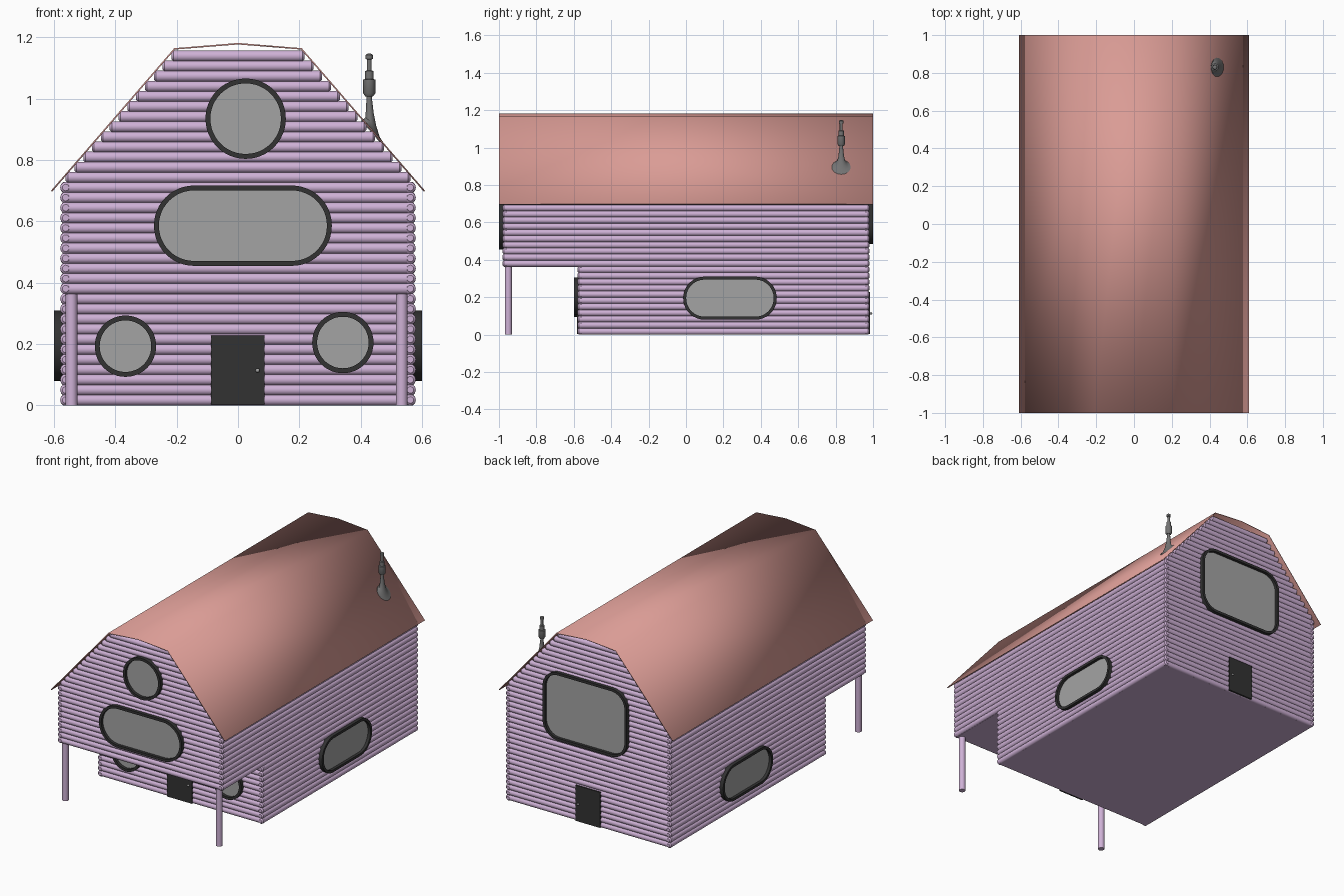
import bpy, bmesh
from math import sin, cos, pi, radians
from mathutils import Matrix, Vector

if "Cube" in bpy.data.objects:
    bpy.data.objects.remove(bpy.data.objects["Cube"])


def material(name, rgb):
    m = bpy.data.materials.new(name)
    m.diffuse_color = (*rgb, 1)
    m.use_nodes = True
    m.node_tree.nodes["Principled BSDF"].inputs["Base Color"].default_value = m.diffuse_color
    return m


WOOD = material("lilac_wood", (0.62, 0.44, 0.67))
ROOF = material("roof_red", (0.70, 0.33, 0.30))
DARK = material("dark_trim", (0.032, 0.032, 0.032))
GLASS = material("grey_glass", (0.37, 0.37, 0.37))
METAL = material("metal", (0.17, 0.17, 0.17))

PITCH, R = 0.033, 0.018
WALL_X, WALL_Y, PORCH_Y = 0.562, 0.962, -0.562
PORCH_ROWS, SIDE_ROWS, ALL_ROWS = 11, 22, 35


def finish(bm, name, mat, matrix=None, angle=35):
    bmesh.ops.recalc_face_normals(bm, faces=bm.faces)
    me = bpy.data.meshes.new(name)
    bm.to_mesh(me)
    bm.free()
    me.shade_smooth()
    me.set_sharp_from_angle(angle=radians(angle))
    me.materials.append(mat)
    ob = bpy.data.objects.new(name, me)
    bpy.context.collection.objects.link(ob)
    if matrix:
        ob.matrix_world = matrix
    return ob


def loft(bm, rings, caps=True, loop=False):
    vs = [[bm.verts.new(p) for p in ring] for ring in rings]
    n = len(vs[0])
    pairs = list(zip(vs, vs[1:])) + ([(vs[-1], vs[0])] if loop else [])
    for a, b in pairs:
        for i in range(n):
            j = (i + 1) % n
            bm.faces.new((a[i], a[j], b[j], b[i]))
    if caps and not loop:
        bm.faces.new(vs[0])
        bm.faces.new(vs[-1])


def log(bm, axis, a, b, across, z):
    """Round log along x or y with softened ends."""
    rings = []
    for t, r in ((a, 0.6 * R), (a + 0.007, R), (b - 0.007, R), (b, 0.6 * R)):
        ring = []
        for i in range(16):
            u, v = across + r * cos(i * pi / 8), z + r * sin(i * pi / 8)
            ring.append((t, u, v) if axis == "x" else (u, t, v))
        rings.append(ring)
    loft(bm, rings)


def row_z(i):
    return (i + 0.5) * PITCH + 0.001


def cross_wall(name, y, first, last):
    bm = bmesh.new()
    for i in range(first, last):
        half = min(0.577, 0.60 - (row_z(i) - 0.70) * 0.871)
        log(bm, "x", -half, half, y, row_z(i))
    finish(bm, name, WOOD)


# Log walls
cross_wall("back_wall", WALL_Y, 0, ALL_ROWS)
cross_wall("upper_front_wall", -WALL_Y, PORCH_ROWS, ALL_ROWS)
cross_wall("lower_front_wall", PORCH_Y, 0, PORCH_ROWS)
for side, s in (("left", -1), ("right", 1)):
    bm = bmesh.new()
    for i in range(SIDE_ROWS):
        log(bm, "y", -0.98 if i >= PORCH_ROWS else -0.58, 0.98, s * WALL_X, row_z(i))
    finish(bm, side + "_wall", WOOD)


def box(name, lo, hi, mat):
    bm = bmesh.new()
    bmesh.ops.create_cube(bm, size=1)
    for v in bm.verts:
        v.co = [lo[k] + (v.co[k] + 0.5) * (hi[k] - lo[k]) for k in range(3)]
    return finish(bm, name, mat)


# Floors
box("ground_floor", (-0.565, -0.565, 0), (0.565, 0.965, 0.01), WOOD)
box("porch_ceiling", (-0.565, -0.965, 0.362), (0.565, -0.55, 0.372), WOOD)

# Gambrel roof sheet
profile = [(-0.61, 0.70), (-0.208, 1.165), (0, 1.182), (0.208, 1.165), (0.61, 0.70)]
bm = bmesh.new()
rows = [[bm.verts.new((x, y, z)) for x, z in profile] for y in (-1, 1)]
for i in range(4):
    bm.faces.new((rows[0][i], rows[0][i + 1], rows[1][i + 1], rows[1][i]))
roof = finish(bm, "roof", ROOF, angle=1)
if roof.data.polygons[0].normal.z < 0:
    roof.data.flip_normals()
mod = roof.modifiers.new("thickness", "SOLIDIFY")
mod.thickness, mod.offset = 0.005, -1


def lathe(bm, rings, cx, cy, n=20):
    """Rings of (radius_x, radius_y, z, slope, x_shift) about a vertical axis."""
    out = []
    for rx, ry, z, slope, dx in rings:
        ring = []
        for i in range(n):
            a = 2 * pi * i / n
            ring.append((cx + dx + rx * cos(a), cy + ry * sin(a), z - slope * rx * cos(a)))
        out.append(ring)
    loft(bm, out)


# Porch posts
for side, x in (("left", -0.543), ("right", 0.534)):
    bm = bmesh.new()
    lathe(bm, [(0.019, 0.019, z, 0, 0) for z in (0, 0.365)], x, -0.95)
    finish(bm, side + "_porch_post", WOOD)

# Chimney pipe, flared onto the roof slope
bm = bmesh.new()
lathe(bm, [(0.037, 0.055, 0.885, 1.148, 0.009), (0.037, 0.055, 0.897, 1.148, 0.009),
           (0.027, 0.040, 0.903, 1.1, 0.006), (0.018, 0.022, 0.925, 0.8, 0.003),
           (0.013, 0.015, 0.955, 0.4, 0), (0.009, 0.010, 1.0, 0, -0.002),
           (0.009, 0.009, 1.012, 0, -0.002)], 0.43, 0.83)
lathe(bm, [(r, r, z, 0, -0.002) for r, z in (
    (0.013, 1.008), (0.020, 1.018), (0.020, 1.062), (0.014, 1.064), (0.014, 1.09),
    (0.008, 1.092), (0.008, 1.128), (0.012, 1.13), (0.012, 1.143), (0.006, 1.147))], 0.43, 0.83)
finish(bm, "chimney", METAL)


def outline(w, h, r, depth):
    pts = []
    for k, (sx, sz) in enumerate(((1, 1), (-1, 1), (-1, -1), (1, -1))):
        for i in range(13):
            a = (k + i / 12) * pi / 2
            pts.append((sx * (w / 2 - r) + r * cos(a), depth, sz * (h / 2 - r) + r * sin(a)))
    return pts


def window(name, loc, turn, w, h, r):
    """Framed window; its outer face sits at loc, facing -y before turning."""
    m = Matrix.Translation(Vector(loc)) @ Matrix.Rotation(radians(turn), 4, "Z")
    f = 0.016
    r -= 0.0005
    bm = bmesh.new()
    loft(bm, [outline(w, h, r, 0.03), outline(w, h, r, 0),
              outline(w - 2 * f, h - 2 * f, r - f, 0),
              outline(w - 2 * f, h - 2 * f, r - f, 0.03)], loop=True)
    finish(bm, name + "_frame", DARK, m)
    bm = bmesh.new()
    loft(bm, [outline(w - f, h - f, r - f / 2, d) for d in (0.018, 0.024)])
    finish(bm, name + "_glass", GLASS, m)


# Windows
window("front_wide_window", (0.016, -1, 0.586), 0, 0.58, 0.262, 0.131)
window("front_gable_window", (0.025, -1, 0.935), 0, 0.262, 0.262, 0.131)
window("porch_left_window", (-0.367, -0.6, 0.193), 0, 0.20, 0.20, 0.10)
window("porch_right_window", (0.342, -0.6, 0.205), 0, 0.20, 0.20, 0.10)
window("right_window", (0.6, 0.235, 0.195), 90, 0.50, 0.23, 0.115)
window("left_window", (-0.6, 0.235, 0.195), -90, 0.50, 0.23, 0.115)
window("back_window", (0.01, 1, 0.70), 180, 0.59, 0.43, 0.11)

# Doors with round knobs
for name, y, s in (("front", PORCH_Y, -1), ("back", WALL_Y, 1)):
    out = y + s * 0.022
    box(name + "_door", (-0.088, min(y, out), 0.003), (0.086, max(y, out), 0.228), DARK)
    bm = bmesh.new()
    bmesh.ops.create_uvsphere(bm, u_segments=12, v_segments=8, radius=0.007)
    finish(bm, name + "_door_knob", GLASS, Matrix.Translation((0.064, out + s * 0.005, 0.114)))
